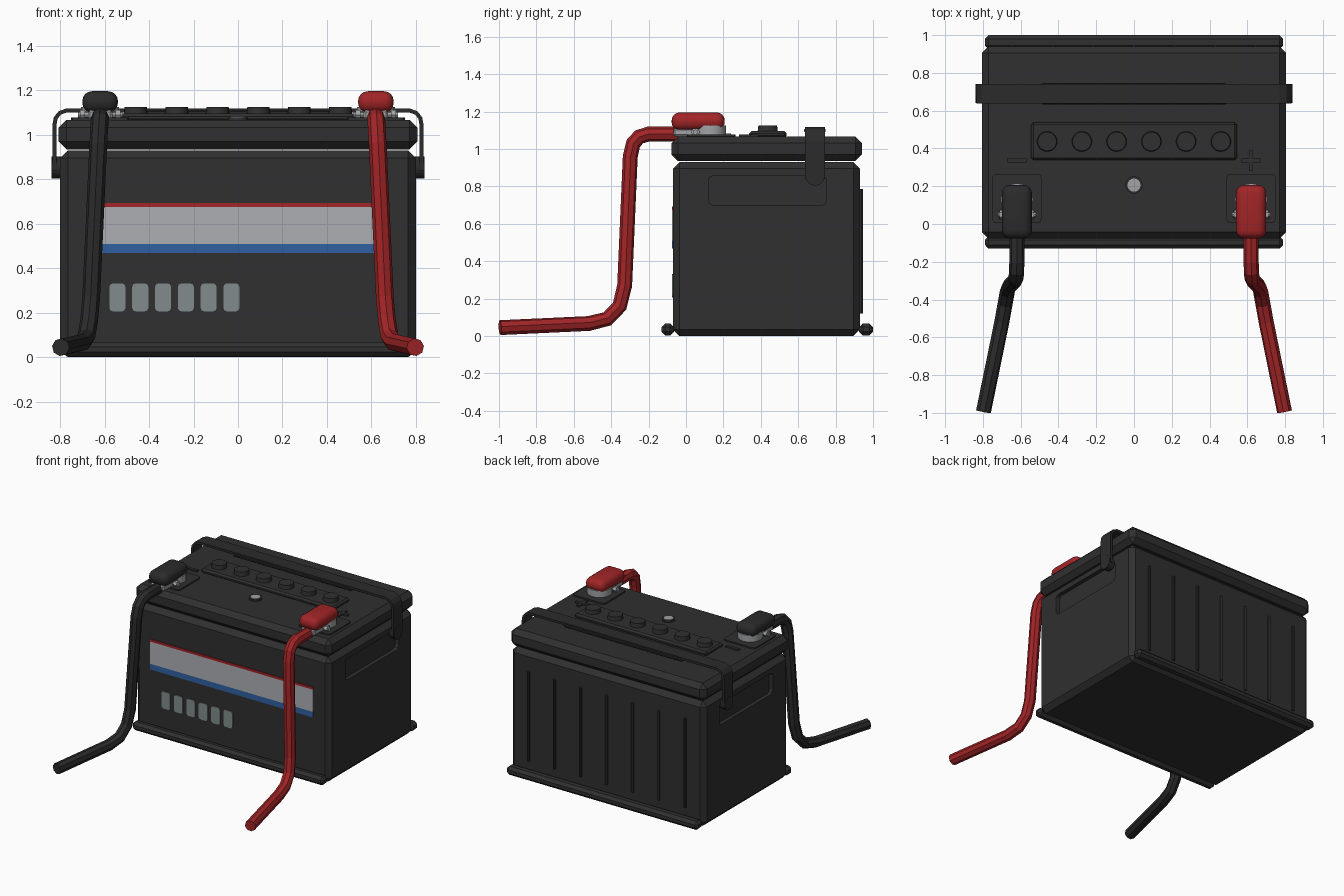
import bpy, bmesh, math
from mathutils import Matrix

if "Cube" in bpy.data.objects:
    bpy.data.objects.remove(bpy.data.objects["Cube"])


def mat(name, r, g, b):
    m = bpy.data.materials.new(name)
    m.diffuse_color = (r, g, b, 1)
    m.use_nodes = True
    m.node_tree.nodes["Principled BSDF"].inputs["Base Color"].default_value = m.diffuse_color
    return m


CASE = mat("case_black", .029, .029, .029)
RUBBER = mat("rubber_black", .024, .024, .025)
RED = mat("red", .36, .018, .02)
LABEL = mat("label_grey", .42, .43, .45)
BLUE = mat("blue", .03, .12, .36)
PILL = mat("pale_grey", .22, .26, .265)
METAL = mat("metal", .36, .37, .38)


def finish(name, bm, m, smooth=False):
    bmesh.ops.recalc_face_normals(bm, faces=bm.faces)
    me = bpy.data.meshes.new(name)
    bm.to_mesh(me)
    bm.free()
    ob = bpy.data.objects.new(name, me)
    bpy.context.collection.objects.link(ob)
    me.materials.append(m)
    if smooth:
        select(ob)
        bpy.ops.object.shade_smooth_by_angle(angle=math.radians(40))
    return ob


def select(ob):
    bpy.ops.object.select_all(action='DESELECT')
    ob.select_set(True)
    bpy.context.view_layer.objects.active = ob


def box(name, x, y, z, m, bevel=0, seg=1, axis=None, smooth=False):
    """Box from (min, max) ranges; axis limits the bevel to edges along that axis."""
    bm = bmesh.new()
    r = (x, y, z)
    mid = [(a + b) / 2 for a, b in r]
    bmesh.ops.create_cube(bm, size=1, matrix=Matrix.Translation(mid) @ Matrix.Diagonal([b - a for a, b in r] + [1]))
    if bevel:
        edges = [e for e in bm.edges if axis is None
                 or abs(e.verts[0].co[axis] - e.verts[1].co[axis]) > 1e-5]
        bmesh.ops.bevel(bm, geom=edges, offset=bevel, segments=seg, profile=.5, affect='EDGES')
    return finish(name, bm, m, smooth)


def cyl(name, c, r, h, m, n=16, axis='Z', bevel=0):
    bm = bmesh.new()
    rot = Matrix.Rotation(math.pi / 2, 4, 'Y') if axis == 'X' else Matrix()
    bmesh.ops.create_cone(bm, cap_ends=True, segments=n, radius1=r, radius2=r - bevel, depth=h,
                          matrix=Matrix.Translation(c) @ rot)
    return finish(name, bm, m, True)


# Case with side pockets
case = box("case", (-.8, .8), (-.07, .93), (0, .93), CASE, .035)
for s in (-1, 1):
    x = sorted((s * .77, s * .9))
    cut = box("pocket_cutter", x, (.12, .75), (.7, .857), CASE, .025, 2, 0)
    mod = case.modifiers.new("pocket", 'BOOLEAN')
    mod.operation, mod.solver, mod.object = 'DIFFERENCE', 'EXACT', cut
    select(case)
    bpy.ops.object.modifier_apply(modifier=mod.name)
    bpy.data.objects.remove(cut)

# Lid and hold-down rails
box("lid", (-.806, .806), (-.077, .94), (.935, 1.067), CASE, .035)
box("front_rail", (-.79, .79), (-.13, -.065), (.003, .067), CASE, .02)
box("back_rail", (-.79, .79), (.925, 1.0), (.003, .067), CASE, .02)

# Ribs on the back
for i in range(7):
    x = (i - 3) * .215
    box(f"back_rib_{i}", (x - .009, x + .009), (.92, .945), (.12, .785), CASE, .006, 1, 2)

# Vent bar with six caps, and charge indicator
box("vent_bar", (-.545, .545), (.338, .538), (1.06, 1.095), CASE, .012)
for i in range(6):
    cyl(f"vent_cap_{i}", ((i - 2.5) * .184, .437, 1.105), .055, .04, CASE, 20, bevel=.005)
cyl("indicator_ring", (0, .206, 1.07), .046, .016, CASE, 16)
cyl("indicator_eye", (0, .206, 1.073), .035, .02, METAL, 16)

# Front label bands and level bars
box("label_panel", (-.67, .67), (-.076, -.068), (.51, .675), LABEL)
box("label_red_band", (-.67, .67), (-.076, -.068), (.675, .693), RED)
box("label_blue_band", (-.67, .67), (-.076, -.068), (.468, .51), BLUE)
for i in range(6):
    x = -.542 + i * .1025
    box(f"level_bar_{i}", (x - .036, x + .036), (-.076, -.068), (.206, .332), PILL, .016, 2, 1)

# Carrying strap: ribbon path extruded in depth, with end bosses and grip
half = [(-.826, .84), (-.826, 1.04), (-.82, 1.075), (-.802, 1.098), (-.77, 1.11)]
path = half + [(-x, z) for x, z in reversed(half)]
bm = bmesh.new()
rows = [[bm.verts.new((x, y, z)) for x, z in path] for y in (.637, .742)]
for a, b, c, d in zip(rows[0], rows[0][1:], rows[1][1:], rows[1]):
    bm.faces.new((a, b, c, d))
strap = finish("strap", bm, RUBBER)
mod = strap.modifiers.new("thickness", 'SOLIDIFY')
mod.thickness, mod.offset = .018, 0
select(strap)
bpy.ops.object.modifier_apply(modifier=mod.name)
for s in (-1, 1):
    cyl(f"strap_boss_{'left' if s < 0 else 'right'}", (s * .815, .69, .853), .05, .046, RUBBER, 12, 'X')
box("strap_grip", (-.49, .49), (.632, .747), (1.086, 1.112), RUBBER, .008)

# Terminals: pad, clamp, bolt, boot, cable and polarity mark on each side
route = [(.62, .02, 1.08), (.62, -.2, 1.08), (.622, -.25, 1.065), (.624, -.282, 1.03), (.628, -.298, .96),
         (.66, -.328, .27), (.67, -.355, .16), (.682, -.42, .092), (.7, -.52, .067), (.797, -.994, .045)]
for s, side, m in ((-1, "negative", RUBBER), (1, "positive", RED)):
    cx = s * .62

    def around(w):
        return (cx - w, cx + w)

    box(side + "_pad", around(.13), (.005, .265), (1.05, 1.077), CASE, .02, 2, 2)
    cyl(side + "_clamp", (cx, .13, 1.095), .085, .06, METAL, 20)
    box(side + "_clamp_arm", around(.055), (-.068, .1), (1.067, 1.112), METAL, .01)
    cyl(side + "_bolt", (cx, .05, 1.09), .014, .2, METAL, 8, 'X')
    for k in (-1, 1):
        cyl(f"{side}_bolt_nut_{k}", (cx + k * .08, .05, 1.09), .024, .022, METAL, 6, 'X')
    box(side + "_boot", around(.08), (-.077, .207), (1.1, 1.196), m, .044, 4, smooth=True)

    cu = bpy.data.curves.new(side + "_cable", 'CURVE')
    cu.dimensions = '3D'
    cu.bevel_depth, cu.bevel_resolution, cu.use_fill_caps = .04, 2, True
    sp = cu.splines.new('POLY')
    sp.points.add(len(route) - 1)
    for p, (x, y, z) in zip(sp.points, route):
        p.co = (s * x, y, z, 1)
    sp.use_smooth = False
    cable = bpy.data.objects.new(side + "_cable", cu)
    bpy.context.collection.objects.link(cable)
    cu.materials.append(m)
    select(cable)
    bpy.ops.object.convert(target='MESH')

    box(side + "_mark_bar", around(.052), (.325, .347), (1.06, 1.078), CASE)
    if s > 0:
        box(side + "_mark_post", around(.011), (.284, .388), (1.06, 1.077), CASE)
